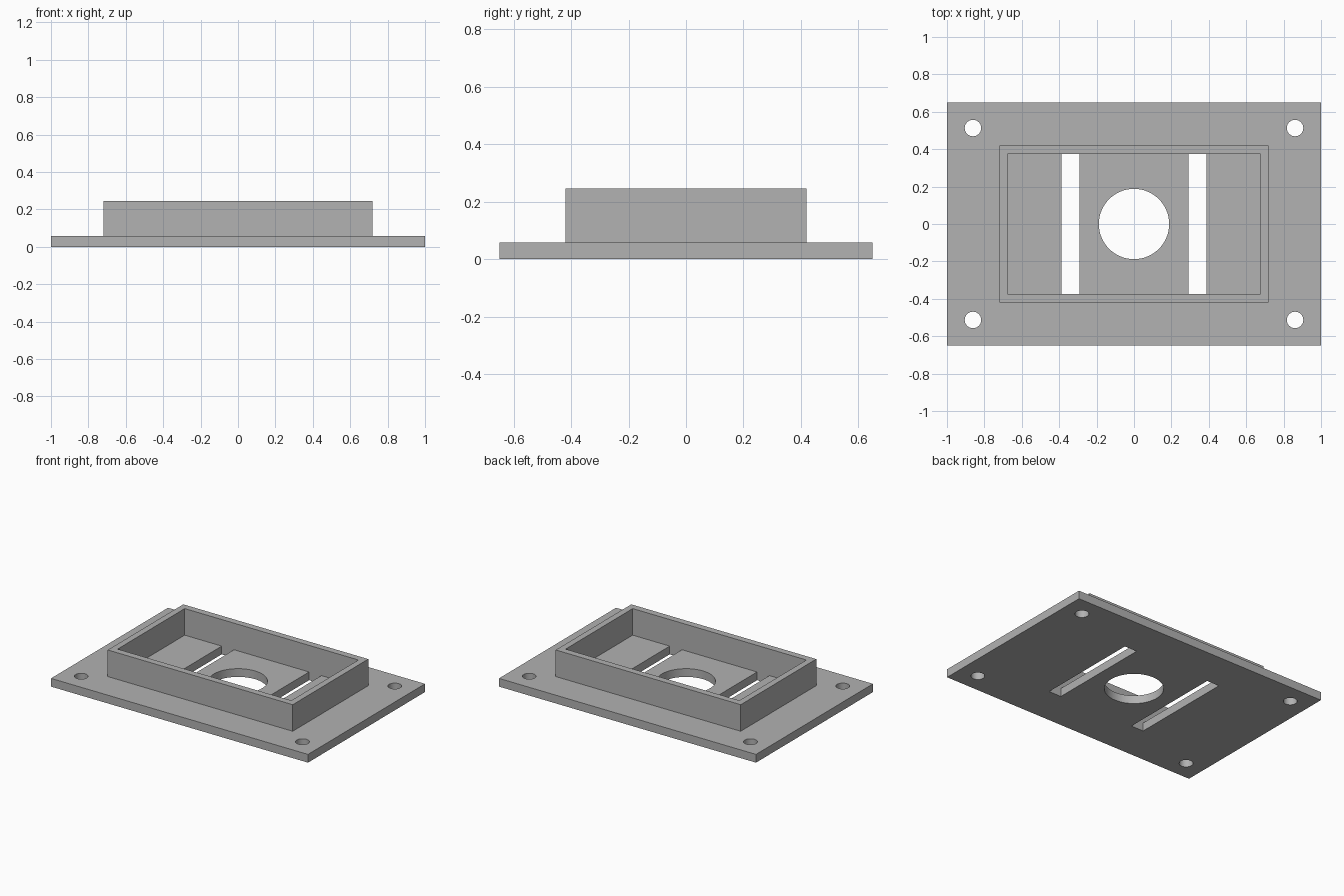
import bpy

old = bpy.data.objects.get("Cube")
if old:
    bpy.data.objects.remove(old, do_unlink=True)

PLATE_TOP, RIM_TOP = 0.058, 0.245

grey = bpy.data.materials.new("plain grey")
grey.use_nodes = True
colour = (0.445, 0.445, 0.445, 1)
grey.diffuse_color = colour
grey.node_tree.nodes["Principled BSDF"].inputs["Base Color"].default_value = colour


def box(name, x, y, z0, z1, cx=0):
    """Box with half sizes x, y, spanning z0 to z1."""
    bpy.ops.mesh.primitive_cube_add(size=2, location=(cx, 0, (z0 + z1) / 2))
    ob = bpy.context.object
    ob.name = name
    ob.scale = (x, y, (z1 - z0) / 2)
    bpy.ops.object.transform_apply(location=True, rotation=False, scale=True)
    ob.data.materials.append(grey)
    return ob


def drill(name, radius, x, y):
    bpy.ops.mesh.primitive_cylinder_add(vertices=64, radius=radius, depth=0.5, location=(x, y, 0))
    ob = bpy.context.object
    ob.name = name
    ob.data.materials.append(grey)
    return ob


def combine(body, tool, operation):
    mod = body.modifiers.new(tool.name, "BOOLEAN")
    mod.object, mod.operation, mod.solver = tool, operation, "EXACT"
    bpy.context.view_layer.objects.active = body
    bpy.ops.object.modifier_apply(modifier=mod.name)
    bpy.data.objects.remove(tool, do_unlink=True)


# Flat base plate with the raised rectangular rim
body = box("mounting_plate", 1, 0.65, 0, PLATE_TOP)
combine(body, box("raised_rim", 0.72, 0.42, PLATE_TOP / 2, RIM_TOP), "UNION")
combine(body, box("pocket", 0.676, 0.373, PLATE_TOP, 0.5), "DIFFERENCE")

# Round centre opening
combine(body, drill("centre_hole", 0.188, 0, 0), "DIFFERENCE")

# Slots and corner screw holes
for sx in (-1, 1):
    combine(body, box("slot", 0.048, 0.373, -0.1, 0.15, sx * 0.34), "DIFFERENCE")
    for sy in (-1, 1):
        combine(body, drill("screw_hole", 0.044, sx * 0.861, sy * 0.513), "DIFFERENCE")

# Smooth hole walls, sharp edges elsewhere
bpy.ops.object.select_all(action="DESELECT")
body.select_set(True)
bpy.context.view_layer.objects.active = body
bpy.ops.object.shade_smooth_by_angle()
